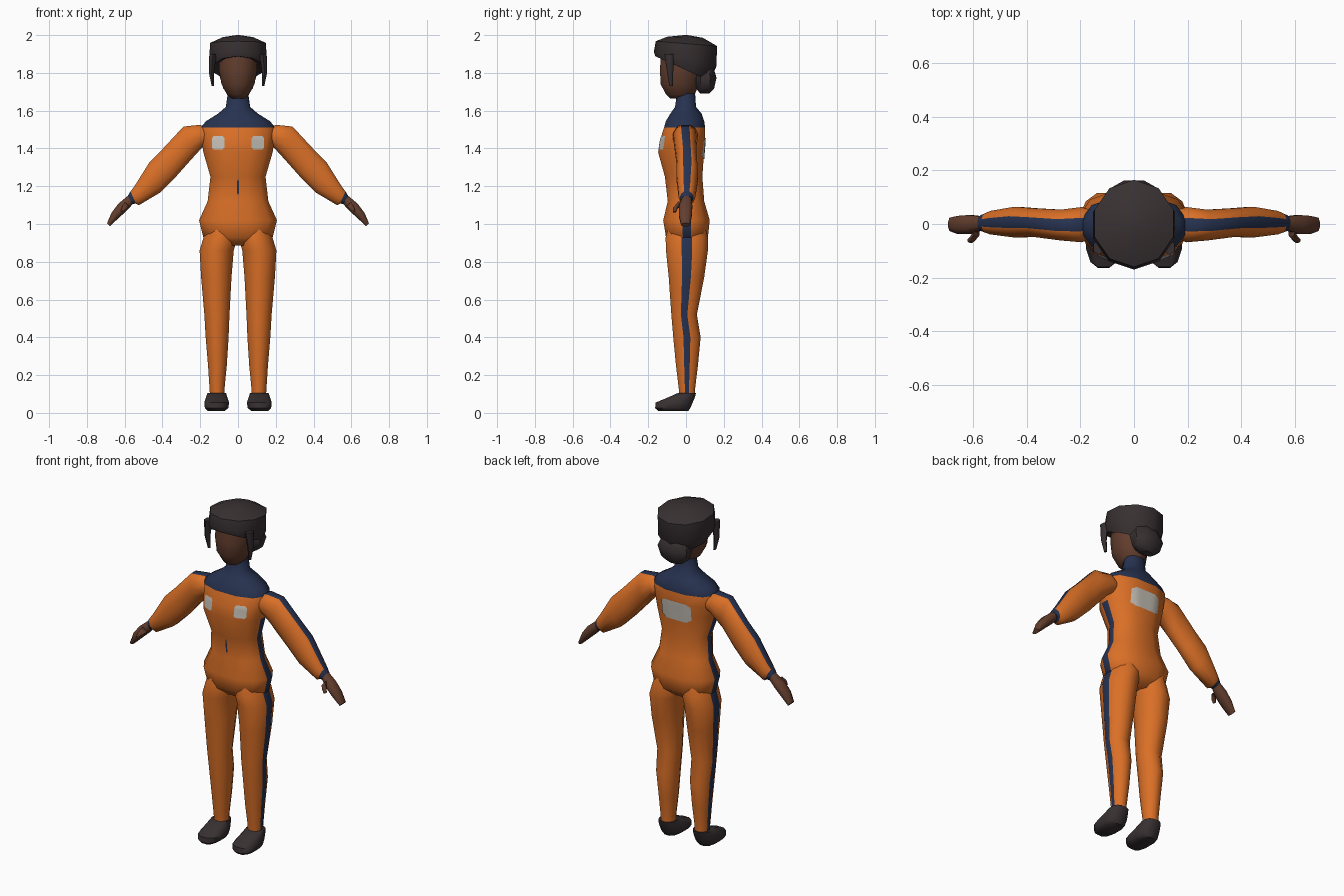
import bpy, bmesh, math
from mathutils import Vector
from mathutils.bvhtree import BVHTree

cube = bpy.data.objects.get("Cube")
if cube:
    bpy.data.objects.remove(cube, do_unlink=True)


def material(name, rgb):
    mat = bpy.data.materials.new(name)
    mat.use_nodes = True
    mat.diffuse_color = (*rgb, 1)
    mat.node_tree.nodes["Principled BSDF"].inputs["Base Color"].default_value = (*rgb, 1)
    return mat


orange = material("orange_fabric", (0.70, 0.16, 0.02))
navy = material("navy_fabric", (0.02, 0.032, 0.08))
dark = material("dark_hair_and_shoes", (0.04, 0.03, 0.032))
skin = material("brown_skin", (0.125, 0.048, 0.027))
pale = material("pale_patch", (0.54, 0.51, 0.46))


def finish(bm, name, mats, angle):
    bmesh.ops.recalc_face_normals(bm, faces=bm.faces)
    mesh = bpy.data.meshes.new(name)
    bm.to_mesh(mesh)
    mesh.shade_smooth()
    mesh.set_sharp_from_angle(angle=math.radians(angle))
    for mat in mats:
        mesh.materials.append(mat)
    obj = bpy.data.objects.new(name, mesh)
    bpy.context.collection.objects.link(obj)
    return obj


def loft(name, rings, mats, side=1, half=6, delta=14, power=1.0,
         paint=None, angle=60):
    """Skin rings of (ax, az, bx, bz, y_front, y_back, tilt).

    Each ring is an oval between points a and b; a narrow column of faces
    lies at either end, so a stripe can be painted along it.
    """
    bm = bmesh.new()
    span = 180 - 2 * delta
    degrees = [base + delta + span * k / (half - 1)
               for base in (0, 180) for k in range(half)]

    def curve(v):
        return math.copysign(abs(v) ** power, v)

    loops = []
    for ax, az, bx, bz, front, back, tilt in rings:
        loop = []
        for d in degrees:
            c = curve(math.cos(math.radians(d)))
            s = curve(math.sin(math.radians(d)))
            y = (front + back) / 2 + s * (back - front) / 2
            x = (ax + bx) / 2 + c * (ax - bx) / 2
            z = (az + bz) / 2 + c * (az - bz) / 2 + tilt * y
            loop.append(bm.verts.new((side * x, y, z)))
        loops.append(loop)
    count = len(degrees)
    for i in range(len(loops) - 1):
        low, high = loops[i], loops[i + 1]
        for j in range(count):
            k = (j + 1) % count
            face = bm.faces.new((low[j], low[k], high[k], high[j]))
            if paint:
                face.material_index = paint(i, j)
    for loop, i in ((loops[0], 0), (loops[-1], len(loops) - 2)):
        bm.faces.new(loop).material_index = paint(i, 1) if paint else 0
    return finish(bm, name, mats, angle)


def level(z, outer, inner, front, back, tilt=0):
    return (outer, z, inner, z, front, back, tilt)


def upright(rows):
    return [level(z, hx, -hx, *rest) for z, hx, *rest in rows]


OUTER, INNER = 11, 5  # the two narrow columns of a loft

# Torso with navy yoke, collar and side stripes
torso_rows = [
    (0.885, 0.10, -0.06, 0.07), (0.93, 0.185, -0.11, 0.12),
    (1.02, 0.208, -0.125, 0.13), (1.12, 0.162, -0.10, 0.10),
    (1.25, 0.147, -0.115, 0.09), (1.38, 0.185, -0.152, 0.10),
    (1.45, 0.195, -0.14, 0.105), (1.51, 0.20, -0.12, 0.105),
    (1.545, 0.17, -0.11, 0.10), (1.585, 0.105, -0.085, 0.085),
    (1.62, 0.065, -0.06, 0.055), (1.69, 0.055, -0.05, 0.05)]


def paint_torso(i, j):
    yoke = torso_rows[i][0] > 1.5
    stripe = j in (OUTER, INNER) and torso_rows[i][0] < 1.3
    return int(yoke or stripe)


torso = loft("torso", upright(torso_rows), [orange, navy], delta=8,
             power=0.85, paint=paint_torso)

# Patches and zip laid on the torso surface
tree = BVHTree.FromPolygons([v.co for v in torso.data.vertices],
                            [p.vertices for p in torso.data.polygons])


def patch(name, x, z, width, height, facing, mat):
    bm = bmesh.new()
    bmesh.ops.create_grid(bm, x_segments=8, y_segments=8, size=1)
    for v in bm.verts:
        u, w = v.co.x, v.co.y
        if abs(u * w) > 0.9:
            u, w = u * 0.85, w * 0.85
        px, pz = x + u * width / 2, z + w * height / 2
        hit = tree.ray_cast(Vector((px, facing, pz)), Vector((0, -facing, 0)))[0]
        v.co = (px, hit.y + facing * 0.004, pz)
    finish(bm, name, [mat], 60)


patch("left_chest_patch", 0.105, 1.43, 0.065, 0.07, -1, pale)
patch("right_chest_patch", -0.105, 1.43, 0.065, 0.07, -1, pale)
patch("back_patch", 0, 1.40, 0.19, 0.11, 1, pale)
patch("front_zip", 0, 1.195, 0.009, 0.08, -1, navy)

# Limbs, mirrored left and right
leg = [level(*row) for row in (
    (0.10, 0.15, 0.07, -0.038, 0.05), (0.13, 0.152, 0.07, -0.04, 0.05),
    (0.25, 0.16, 0.058, -0.055, 0.065), (0.40, 0.173, 0.048, -0.07, 0.08),
    (0.52, 0.18, 0.043, -0.08, 0.06), (0.72, 0.198, 0.032, -0.095, 0.10),
    (0.86, 0.206, 0.02, -0.11, 0.12), (0.93, 0.185, 0.0, -0.112, 0.12),
    (1.0, 0.16, 0.03, -0.09, 0.10))]
shoe = [level(*row) for row in (
    (0.01, 0.16, 0.07, -0.15, 0.015), (0.025, 0.177, 0.05, -0.166, 0.025),
    (0.055, 0.18, 0.045, -0.163, 0.038), (0.085, 0.17, 0.056, -0.09, 0.05),
    (0.105, 0.163, 0.062, -0.045, 0.054))]
arm = [
    (0.15, 1.50, 0.15, 1.42, -0.05, 0.05, 0),
    (0.20, 1.53, 0.19, 1.40, -0.07, 0.065, 0),
    (0.29, 1.523, 0.25, 1.33, -0.063, 0.055, 0),
    (0.40, 1.405, 0.33, 1.24, -0.05, 0.06, 0),
    (0.47, 1.335, 0.41, 1.16, -0.052, 0.066, 0),
    (0.545, 1.21, 0.525, 1.095, -0.04, 0.05, 0),
    (0.57, 1.175, 0.54, 1.105, -0.032, 0.04, 0),
    (0.585, 1.15, 0.555, 1.105, -0.026, 0.033, 0)]
hand = [
    (0.58, 1.155, 0.55, 1.11, -0.023, 0.03, 0),
    (0.635, 1.11, 0.585, 1.07, -0.04, 0.036, 0),
    (0.672, 1.06, 0.63, 1.03, -0.04, 0.033, 0),
    (0.694, 1.005, 0.678, 0.987, -0.028, 0.025, 0)]
thumb = [
    (0.60, 1.12, 0.575, 1.09, -0.05, -0.02, 0),
    (0.615, 1.092, 0.592, 1.078, -0.07, -0.043, 0),
    (0.622, 1.067, 0.606, 1.06, -0.07, -0.052, 0)]
lock = [level(*row) for row in (
    (1.73, 0.14, 0.125, -0.088, -0.07), (1.80, 0.156, 0.125, -0.10, -0.068),
    (1.90, 0.155, 0.11, -0.115, -0.06))]


def paint_leg(i, j):
    return int(j == OUTER)


def paint_arm(i, j):
    cuff = i == len(arm) - 2
    return int(cuff or j == OUTER)


for word, side in (("left", 1), ("right", -1)):
    loft(word + "_leg", leg, [orange, navy], side, paint=paint_leg)
    loft(word + "_shoe", shoe, [dark], side, power=0.8, angle=45)
    loft(word + "_arm", arm, [orange, navy], side, delta=22, paint=paint_arm)
    loft(word + "_hand", hand, [skin], side, half=4, delta=25)
    loft(word + "_thumb", thumb, [skin], side, half=3, delta=30)
    loft(word + "_hair_lock", lock, [dark], side, half=3, delta=30)

# Head
loft("head", upright([
    (1.665, 0.035, -0.085, 0.03), (1.685, 0.06, -0.108, 0.05),
    (1.74, 0.09, -0.138, 0.07), (1.82, 0.105, -0.142, 0.09),
    (1.92, 0.105, -0.135, 0.10)]), [skin])

# Hair cap, its rim sloping down to the back
loft("hair_cap", upright([
    (1.83, 0.10, -0.125, 0.08, -0.45), (1.815, 0.14, -0.163, 0.12, -0.45),
    (1.87, 0.16, -0.17, 0.16, -0.25), (1.955, 0.155, -0.16, 0.165, -0.08),
    (1.988, 0.085, -0.10, 0.09, -0.03), (2.0, 0.01, -0.01, 0.01, 0)]),
    [dark], half=5, delta=18, angle=40)

# Low bun at the nape
loft("hair_bun", upright([
    (1.69, 0.045, 0.075, 0.125), (1.715, 0.085, 0.05, 0.152),
    (1.775, 0.105, 0.04, 0.166), (1.825, 0.085, 0.04, 0.15),
    (1.86, 0.04, 0.05, 0.12)]), [dark], half=4, delta=25, angle=40)
